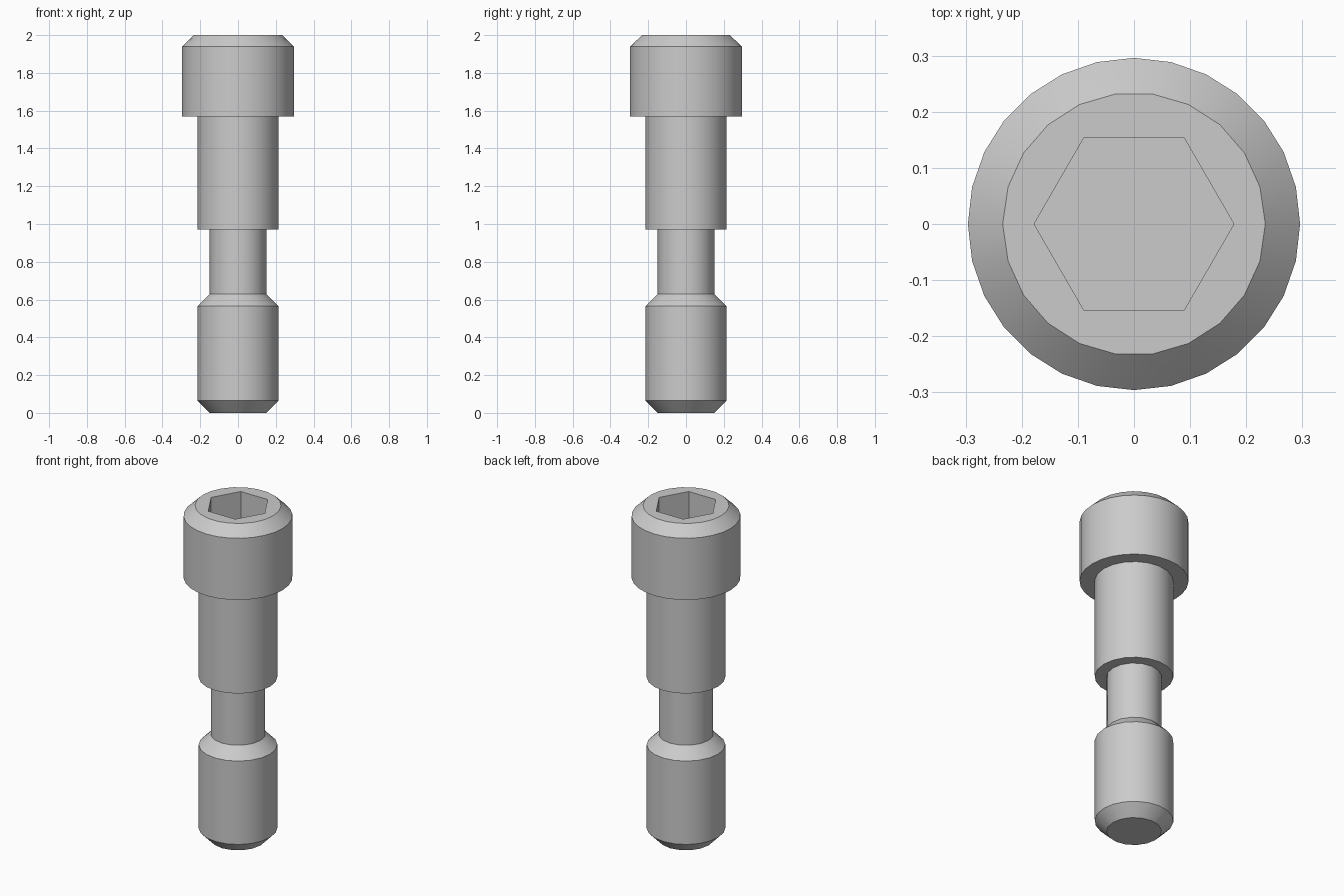
import bpy, bmesh
from math import cos, sin, tau, radians

cube = bpy.data.objects.get("Cube")
if cube:
    bpy.data.objects.remove(cube)

steel = bpy.data.materials.new("grey steel")
steel.use_nodes = True
colour = (0.6, 0.6, 0.6, 1)
steel.diffuse_color = colour
steel.node_tree.nodes["Principled BSDF"].inputs["Base Color"].default_value = colour


def stitch(bm, low, high):
    """Join two rings, which may have different side counts."""
    a, b = len(low), len(high)
    if a == b:
        for i in range(a):
            j = (i + 1) % a
            bm.faces.new((low[i], low[j], high[j], high[i]))
        return
    i = j = 0
    while i < a or j < b:
        if j >= b or (i < a and (i + 0.5) / a <= (j + 0.5) / b):
            bm.faces.new((low[i % a], low[(i + 1) % a], high[j % b]))
            i += 1
        else:
            bm.faces.new((low[i % a], high[(j + 1) % b], high[j % b]))
            j += 1


def turned_part(name, profile, cap_bottom=False, cap_top=False):
    """Lathe rings of (radius, height, sides) from the bottom outward and up."""
    bm = bmesh.new()
    rings = [[bm.verts.new((r * cos(tau * k / n), r * sin(tau * k / n), z))
              for k in range(n)] for r, z, n in profile]
    for low, high in zip(rings, rings[1:]):
        stitch(bm, low, high)
    if cap_bottom:
        bm.faces.new(rings[0][::-1])
    if cap_top:
        bm.faces.new(rings[-1])
    mesh = bpy.data.meshes.new(name)
    bm.to_mesh(mesh)
    bm.free()
    mesh.materials.append(steel)
    obj = bpy.data.objects.new(name, mesh)
    bpy.context.collection.objects.link(obj)
    bpy.ops.object.select_all(action='DESELECT')
    obj.select_set(True)
    bpy.context.view_layer.objects.active = obj
    bpy.ops.object.shade_smooth_by_angle(angle=radians(30))


THIN, BODY, HEAD, RIM, SOCKET = 0.15, 0.214, 0.296, 0.234, 0.178

# Lower barrel, chamfered at both ends
turned_part("lower_barrel", [(THIN, 0, 16), (BODY, 0.065, 20),
                             (BODY, 0.565, 20), (THIN, 0.63, 16)], cap_bottom=True)
# Reduced neck
turned_part("neck", [(THIN, 0.63, 16), (THIN, 0.97, 16)])
# Upper shank with its shoulder underneath
turned_part("shank", [(THIN, 0.97, 16), (BODY, 0.97, 20), (BODY, 1.57, 20)])
# Chamfered head with a blind hexagonal socket
turned_part("socket_head", [(BODY, 1.57, 20), (HEAD, 1.57, 28), (HEAD, 1.94, 28),
                            (RIM, 2, 22), (SOCKET, 2, 6), (SOCKET, 1.77, 6)], cap_top=True)
